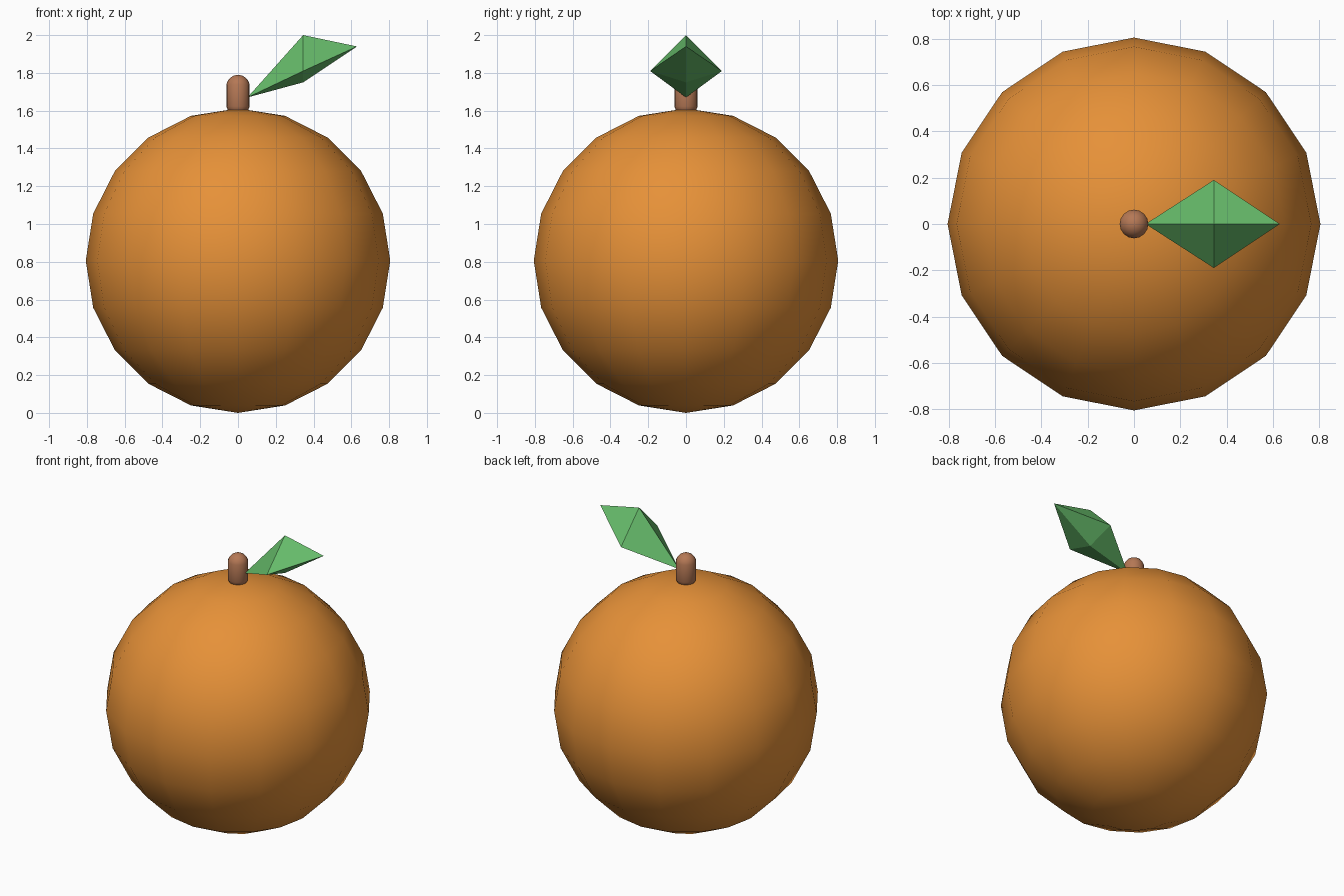
import bpy, bmesh, math

cube = bpy.data.objects.get("Cube")
if cube:
    bpy.data.objects.remove(cube, do_unlink=True)


def make_material(name, srgb):
    color = [(c / 255 / 12.92 if c < 11 else ((c / 255 + 0.055) / 1.055) ** 2.4) for c in srgb] + [1.0]
    mat = bpy.data.materials.new(name)
    mat.use_nodes = True
    mat.diffuse_color = color
    shader = next(n for n in mat.node_tree.nodes if n.type == 'BSDF_PRINCIPLED')
    shader.inputs["Base Color"].default_value = color
    return mat


def add_part(name, bm, mat, smooth):
    bmesh.ops.recalc_face_normals(bm, faces=bm.faces[:])
    for face in bm.faces:
        face.smooth = smooth
    mesh = bpy.data.meshes.new(name)
    bm.to_mesh(mesh)
    bm.free()
    mesh.materials.append(mat)
    obj = bpy.data.objects.new(name, mesh)
    bpy.context.collection.objects.link(obj)
    return obj


peel = make_material("orange peel", (230, 145, 56))
bark = make_material("brown stem", (181, 120, 85))
green = make_material("leaf green", (102, 187, 106))

# Round fruit body
radius = 0.806
bm = bmesh.new()
bmesh.ops.create_uvsphere(bm, u_segments=16, v_segments=10, radius=radius)
body = add_part("fruit_body", bm, peel, True)
body.location.z = radius

# Capsule stem: a sphere whose two halves are pulled apart
stem_radius, half_length = 0.062, 0.047
bm = bmesh.new()
bmesh.ops.create_uvsphere(bm, u_segments=16, v_segments=9, radius=stem_radius)
for v in bm.verts:
    v.co.z += math.copysign(half_length, v.co.z)
    # Keep the middle band a straight cylinder
    if abs(v.co.z) < half_length + stem_radius * 0.2:
        v.co.xy = v.co.xy.normalized() * stem_radius
stem = add_part("stem", bm, bark, True)
stem.location.z = 1.79 - stem_radius - half_length

# Faceted leaf: base, tip, upper ridge, keel and two side points
bm = bmesh.new()
mid = 0.345
for point in ((0.05, 0, 1.67), (0.63, 0, 1.94), (mid, 0, 2.0), (mid, 0, 1.75),
              (mid, 0.19, 1.81), (mid, -0.19, 1.81)):
    bm.verts.new(point)
bmesh.ops.convex_hull(bm, input=bm.verts[:])
add_part("leaf", bm, green, False)
